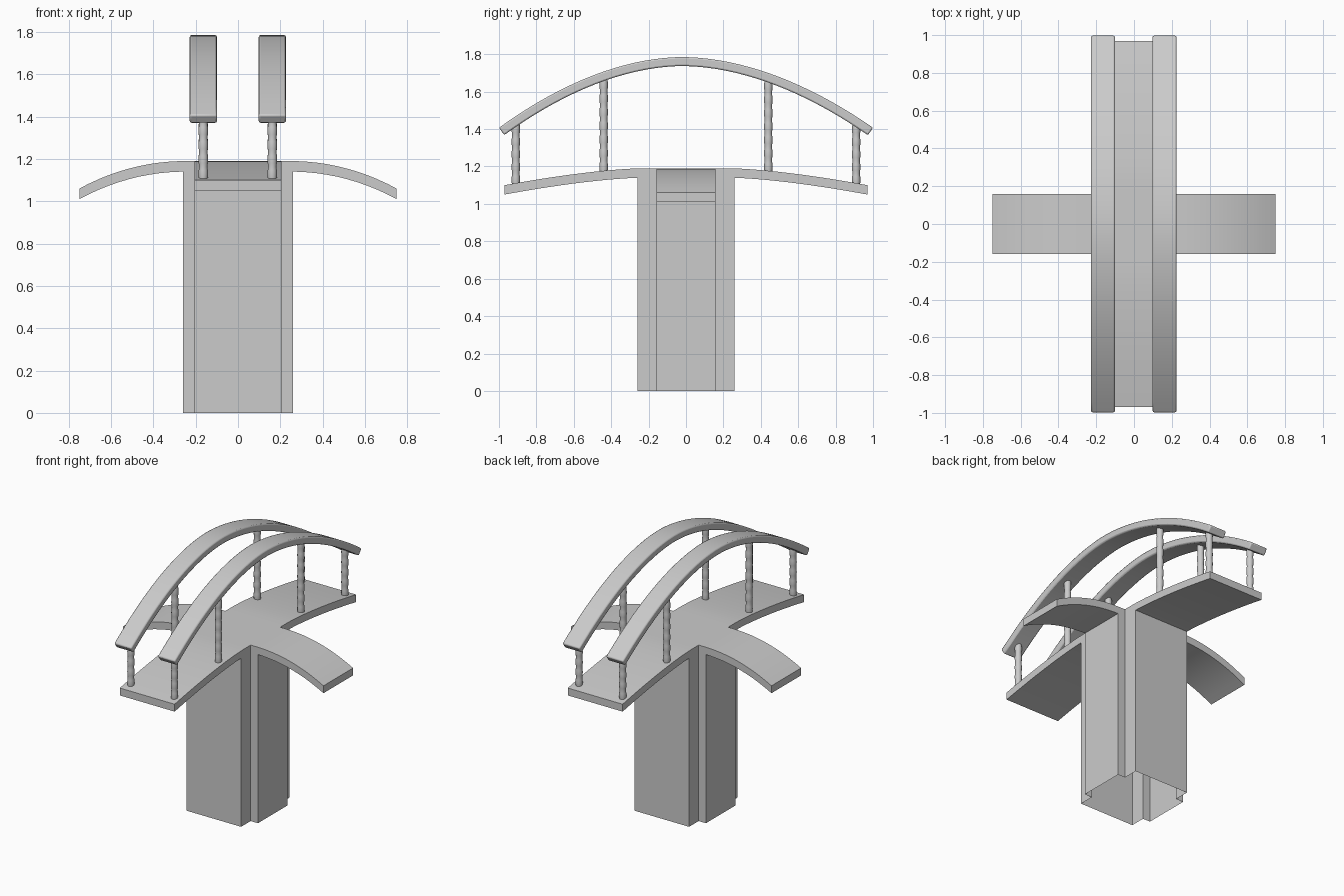
import bpy, bmesh, math
from mathutils import Vector

cube = bpy.data.objects.get("Cube")
if cube:
    bpy.data.objects.remove(cube, do_unlink=True)

grey = bpy.data.materials.new("plain grey")
grey.use_nodes = True
grey.diffuse_color = (0.6, 0.6, 0.6, 1)
grey.node_tree.nodes["Principled BSDF"].inputs["Base Color"].default_value = (0.6, 0.6, 0.6, 1)

DECK_TOP, THICK = 1.19, 0.05
HALF_X, HALF_Y, REACH = 0.205, 0.158, 0.26


def finish(bm, name, angle=30):
    bmesh.ops.recalc_face_normals(bm, faces=bm.faces)
    mesh = bpy.data.meshes.new(name)
    bm.to_mesh(mesh)
    bm.free()
    mesh.materials.append(grey)
    obj = bpy.data.objects.new(name, mesh)
    bpy.context.collection.objects.link(obj)
    bpy.ops.object.select_all(action='DESELECT')
    obj.select_set(True)
    bpy.context.view_layer.objects.active = obj
    bpy.ops.object.shade_smooth_by_angle(angle=math.radians(angle))
    return obj


def strip(name, top, bottom, half, place):
    """Closed band between two matching curves; place(u, side, z) gives the 3D point."""
    bm = bmesh.new()
    rings = []
    for (u1, z1), (u0, z0) in zip(top, bottom):
        corners = [(u1, -half, z1), (u1, half, z1), (u0, half, z0), (u0, -half, z0)]
        rings.append([bm.verts.new(place(*c)) for c in corners])
    for a, b in zip(rings, rings[1:]):
        for i in range(4):
            j = (i + 1) % 4
            bm.faces.new((a[i], a[j], b[j], b[i]))
    bm.faces.new(rings[0])
    bm.faces.new(rings[-1][::-1])
    return finish(bm, name)


def along_x(u, side, z):
    return (u, side, z)


def along_y(u, side, z):
    return (side, u, z)


def span(length, steps=32):
    return [length * (2 * i / steps - 1) for i in range(steps + 1)]


# Drooping deck profiles
def droop(u, length, drop, power):
    t = max(0, abs(u) - 0.24) / (length - 0.24)
    return DECK_TOP - drop * t ** power


def deck_z(y):
    return droop(y, 0.97, 0.09, 1.5)


def arm_z(x):
    return droop(x, 0.75, 0.13, 2.1)


def rail_z(y):
    t = abs(y + 0.02) / (0.98 if y < -0.02 else 1.02)
    return 1.785 - 0.378 * t ** 1.87


def slab(name, length, height, half, place):
    top = [(u, height(u)) for u in span(length)]
    strip(name, top, [(u, z - THICK) for u, z in top], half, place)


slab("bridge_deck", 0.97, deck_z, HALF_X, along_y)
slab("side_arms", 0.75, arm_z, HALF_Y, along_x)

# Hollow cross-shaped column, open at the foot
bm = bmesh.new()
quarter = [(REACH, HALF_Y), (HALF_X, HALF_Y), (HALF_X, REACH)]
outline = quarter + [(-x, y) for x, y in quarter[::-1]]
outline += [(-x, -y) for x, y in outline]
loops = [[bm.verts.new((x, y, z)) for x, y in outline] for z in (0, DECK_TOP - THICK)]
for i in range(len(outline)):
    j = (i + 1) % len(outline)
    bm.faces.new((loops[0][i], loops[0][j], loops[1][j], loops[1][i]))
finish(bm, "column")


# Arched handrails
def handrail(name, x):
    top, bottom = [], []
    for y in span(1.0, 36):
        slope = (rail_z(y + 0.005) - rail_z(y - 0.005)) / 0.01
        normal = Vector((-slope, 1)).normalized() * 0.048
        top.append((y, rail_z(y)))
        bottom.append((y - normal.x, rail_z(y) - normal.y))
    rail = strip(name, top, bottom, 0.064, lambda u, s, z: (x + s, u, z))
    bevel = rail.modifiers.new("soft_edges", 'BEVEL')
    bevel.width = 0.008
    bevel.segments = 2
    bevel.limit_method = 'ANGLE'


# Jointed posts: a lathe of gently bulging segments
def post(name, x, y):
    low, high = deck_z(y) - 0.015, rail_z(y) - 0.035
    joints = round((high - low) / 0.07)
    sides = 12
    bm = bmesh.new()
    rings = []
    for k in range(joints * 4 + 1):
        z = low + (high - low) * k / (joints * 4)
        r = 0.0195 + 0.003 * abs(math.sin(math.pi * k / 4))
        rings.append([bm.verts.new((x + r * math.cos(a), y + r * math.sin(a), z))
                      for a in (math.tau * i / sides for i in range(sides))])
    for a, b in zip(rings, rings[1:]):
        for i in range(sides):
            j = (i + 1) % sides
            bm.faces.new((a[i], a[j], b[j], b[i]))
    bm.faces.new(rings[0][::-1])
    bm.faces.new(rings[-1])
    finish(bm, name, 35)


for side, x in (("left", 0.162), ("right", -0.164)):
    handrail(side + "_handrail", x)
    for spot, y in (("front_outer", -0.91), ("front_inner", -0.44),
                    ("back_inner", 0.44), ("back_outer", 0.91)):
        post(f"{side}_{spot}_post", x, y)
